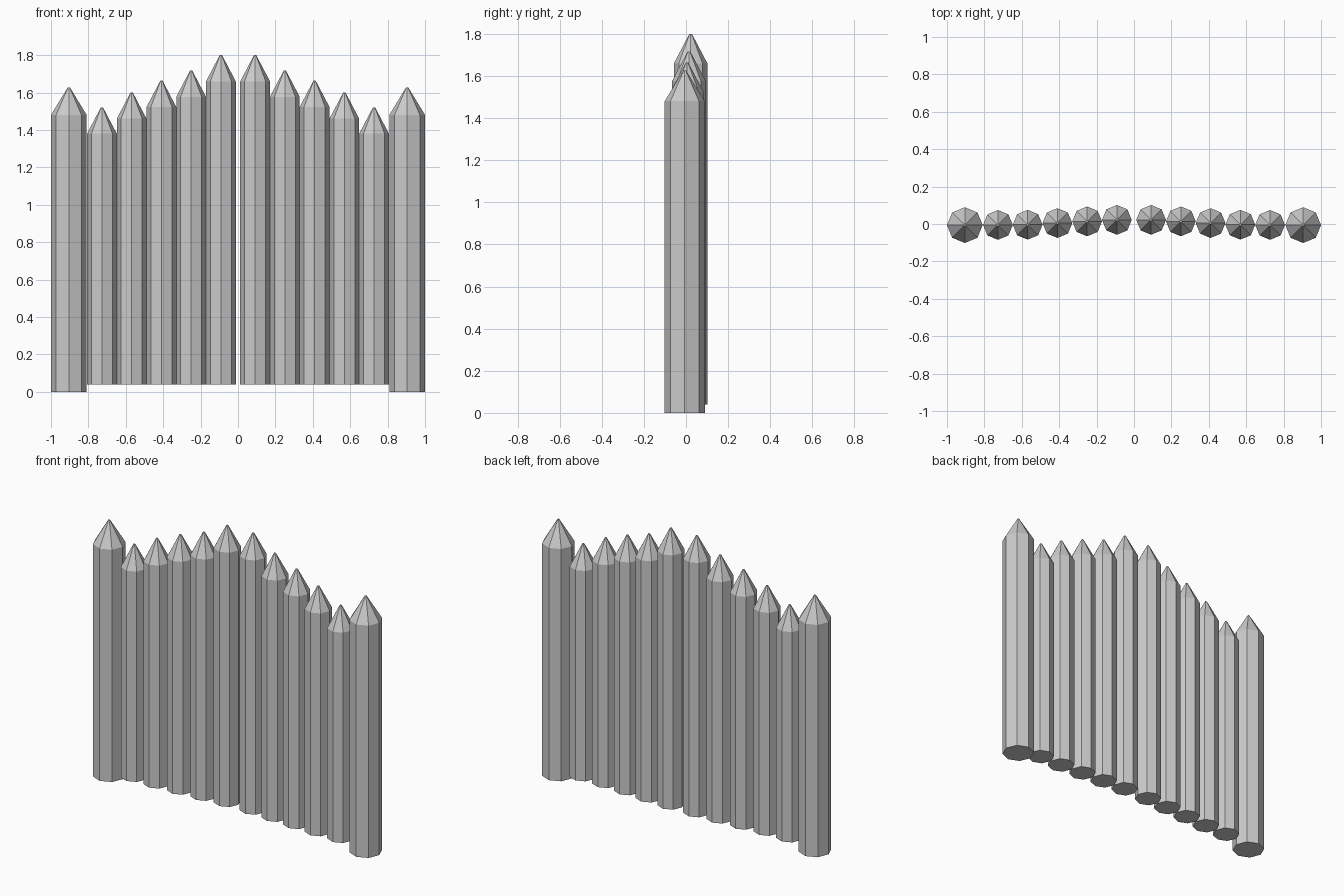
import bpy, bmesh
from math import cos, sin, pi

if "Cube" in bpy.data.objects:
    bpy.data.objects.remove(bpy.data.objects["Cube"])

SIDES = 8


def sharpened_post(name, x, y, radius, z_bottom, z_shoulder, z_tip):
    """Octagonal log with a sharpened, very slightly blunted tip."""
    bm = bmesh.new()
    rings = []
    for r, z in ((radius, z_bottom), (radius, z_shoulder), (0.006, z_tip)):
        rings.append([bm.verts.new((r * cos(2 * pi * i / SIDES),
                                    r * sin(2 * pi * i / SIDES), z))
                      for i in range(SIDES)])
    for low, high in zip(rings, rings[1:]):
        for i in range(SIDES):
            j = (i + 1) % SIDES
            bm.faces.new((low[i], low[j], high[j], high[i]))
    bm.faces.new(rings[0][::-1])
    bm.faces.new(rings[-1])
    mesh = bpy.data.meshes.new(name)
    bm.to_mesh(mesh)
    bm.free()
    obj = bpy.data.objects.new(name, mesh)
    obj.location = (x, y, 0)
    bpy.context.collection.objects.link(obj)
    return obj


# Gate stakes from the centre outwards: (tip height, y offset)
stakes = [(1.80, 0.022), (1.717, 0.014), (1.663, 0.005),
          (1.60, -0.004), (1.52, -0.005)]

for side, label in ((-1, "left"), (1, "right")):
    # Thick outer post standing on the ground
    sharpened_post(f"gate_post_{label}", side * 0.9045, -0.006, 0.0955,
                   0.0, 1.48, 1.627)
    # Gate leaf of thinner stakes, raised off the ground
    for i, (tip, y) in enumerate(stakes):
        sharpened_post(f"gate_stake_{label}_{i + 1}",
                       side * (0.0915 + 0.159 * i), y, 0.0795,
                       0.04, tip - 0.14, tip)
